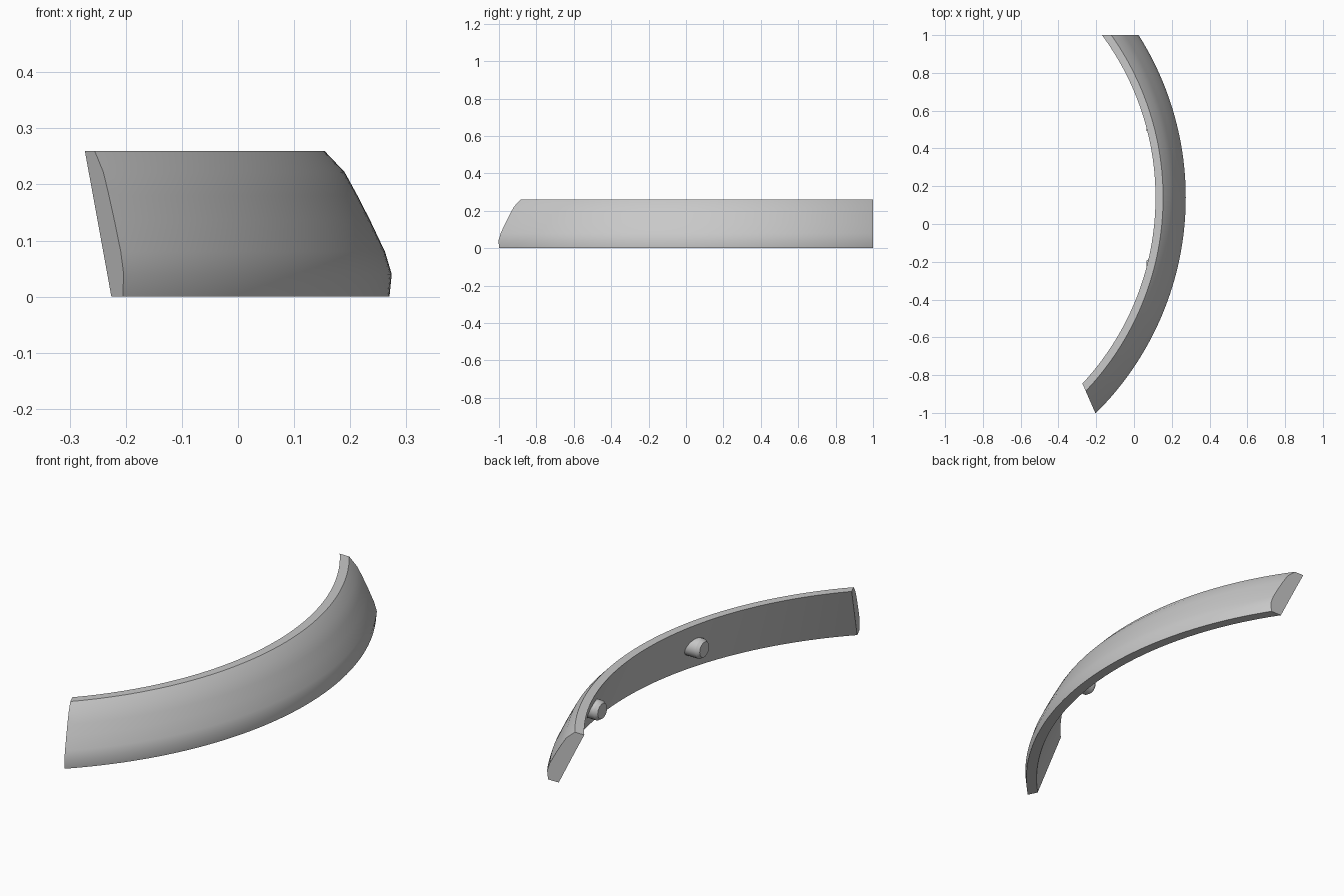
import bpy, bmesh, math
from mathutils import Vector

cube = bpy.data.objects.get("Cube")
if cube:
    bpy.data.objects.remove(cube, do_unlink=True)

# Single plain grey
grey = bpy.data.materials.new("plain_grey")
grey.use_nodes = True
colour = (0.58, 0.58, 0.58, 1)
grey.diffuse_color = colour
grey.node_tree.nodes["Principled BSDF"].inputs["Base Color"].default_value = colour


def finish(name, bm, angle):
    bmesh.ops.recalc_face_normals(bm, faces=bm.faces[:])
    mesh = bpy.data.meshes.new(name)
    bm.to_mesh(mesh)
    bm.free()
    mesh.materials.append(grey)
    obj = bpy.data.objects.new(name, mesh)
    bpy.context.collection.objects.link(obj)
    bpy.ops.object.select_all(action='DESELECT')
    obj.select_set(True)
    bpy.context.view_layer.objects.active = obj
    bpy.ops.object.shade_smooth_by_angle(angle=math.radians(angle))
    return obj


# Curved trim: leaning cross-section (radius, height) swept around a vertical axis
CX, CY = -1.332, 0.14
section = [(1.555, 0), (1.602, 0), (1.606, 0.04), (1.594, 0.08), (1.567, 0.137),
           (1.545, 0.18), (1.522, 0.222), (1.486, 0.26), (1.446, 0.26)]
STEPS = 96
bm = bmesh.new()
rings = []
for i in range(STEPS + 1):
    a = math.radians(-52 + 104 * i / STEPS)
    rings.append([bm.verts.new((CX + r * math.cos(a), CY + r * math.sin(a), z))
                  for r, z in section])
for ring, following in zip(rings, rings[1:]):
    for j in range(len(section)):
        k = (j + 1) % len(section)
        bm.faces.new((ring[j], ring[k], following[k], following[j]))

# Straight back end and slanted front end, trimmed and capped
for point, normal in (((0, 1, 0), (0, 1, 0)),
                      ((-0.275, -0.84, 0), (-0.16, -0.07, 0))):
    bmesh.ops.bisect_plane(bm, geom=bm.verts[:] + bm.edges[:] + bm.faces[:],
                           plane_co=point, plane_no=Vector(normal).normalized(),
                           clear_outer=True)
    cut = [e for e in bm.edges if e.is_boundary and
           all(abs((v.co - Vector(point)).dot(Vector(normal).normalized())) < 1e-4
               for v in e.verts)]
    bmesh.ops.holes_fill(bm, edges=cut, sides=0)
finish("curved_trim", bm, 32)

# Two chamfered mounting pegs on the inner side: (radius, x) outline
peg_outline = [(0.045, 0.145), (0.045, 0.08), (0.035, 0.065)]
SIDES = 24
for name, offset in (("front_peg", -0.37), ("back_peg", 0.39)):
    bm = bmesh.new()
    loops = []
    for r, x in peg_outline:
        loops.append([bm.verts.new((x, CY + offset + r * math.cos(math.tau * i / SIDES),
                                    0.13 + r * math.sin(math.tau * i / SIDES)))
                      for i in range(SIDES)])
    for near, far in zip(loops, loops[1:]):
        for i in range(SIDES):
            k = (i + 1) % SIDES
            bm.faces.new((near[i], near[k], far[k], far[i]))
    bm.faces.new(loops[0])
    bm.faces.new(loops[-1])
    finish(name, bm, 30)
